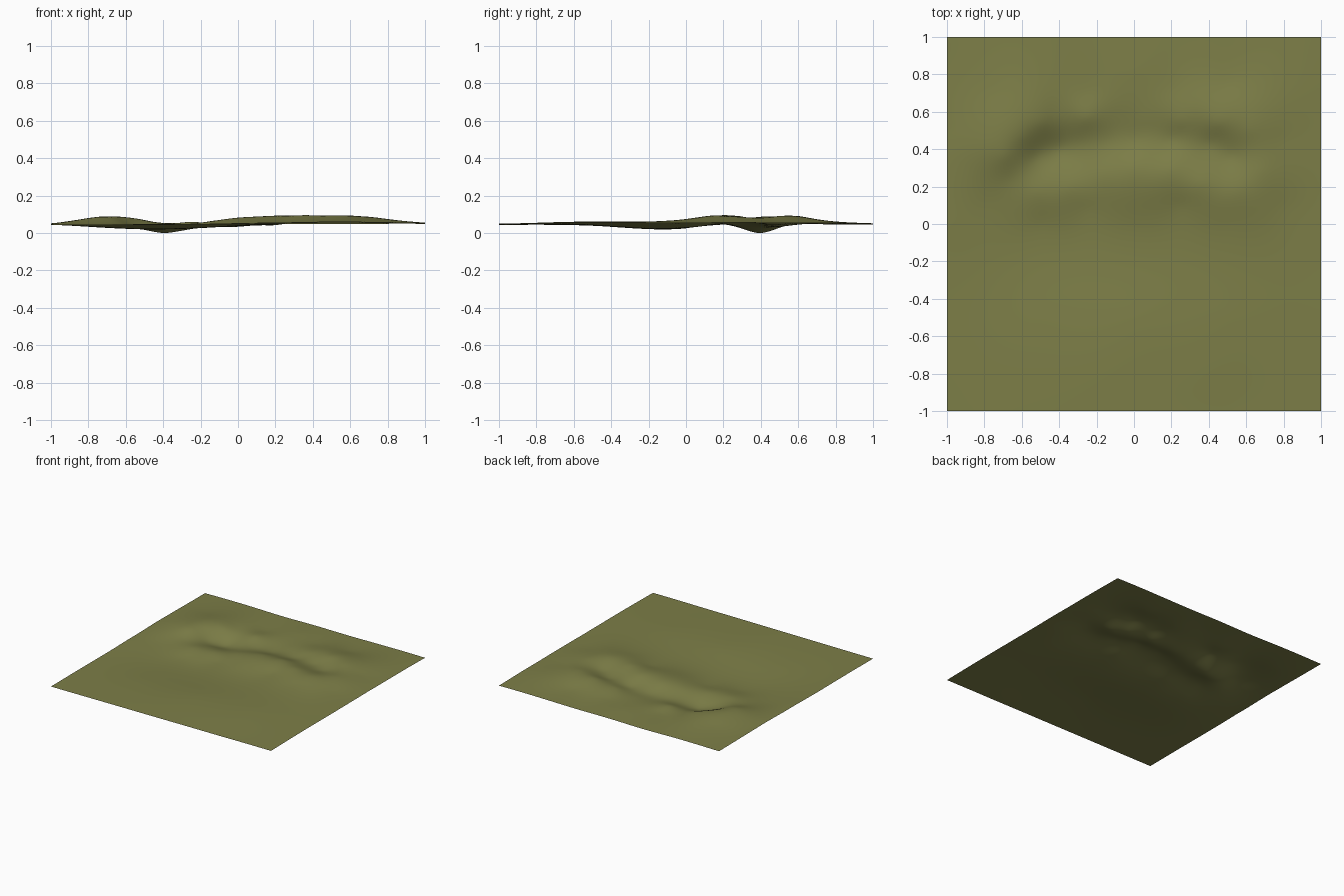
import bpy
import math

if "Cube" in bpy.data.objects:
    bpy.data.objects.remove(bpy.data.objects["Cube"])

# Terrain landmarks: (x, y, height)
plain = [(-.5, -.5, .040), (0, -.5, .052), (.5, -.5, .062),
         (-.5, 0, .026), (0, 0, .048), (.5, 0, .074),
         (-.8, .1, .040), (.8, .1, .067), (-.25, .08, .036), (.25, .1, .07)]
south_ridge = [(-.66, .24, .050), (-.52, .17, .050), (-.35, .19, .050),
               (-.16, .27, .060), (0, .31, .077), (.2, .3, .089),
               (.36, .22, .096), (.55, .18, .095), (.68, .28, .088)]
trench = [(-.4, .4, .0), (-.52, .36, .022), (-.42, .29, .028), (-.28, .43, .018),
          (-.14, .44, .031), (0, .45, .035), (.2, .45, .042), (.4, .43, .052),
          (.52, .36, .058)]
north_rim = [(-.9, .3, .058), (-.69, .36, .082), (-.6, .47, .079), (-.5, .54, .067),
             (-.8, .5, .079), (-.75, .7, .066), (-.42, .62, .055), (-.25, .57, .060),
             (-.25, .7, .049), (-.1, .58, .045), (.06, .56, .047), (.25, .55, .068),
             (.45, .54, .090), (.62, .5, .092), (.8, .45, .070), (.5, .75, .062),
             (.2, .72, .055), (0, .82, .055)]

# Border stays nearly level, a little higher to the right
border = []
for i in range(5):
    t = -1 + i * 0.5
    border += [(t, -1, .047 + .003 * t), (t, 1, .049 + .002 * t)]
    if 0 < i < 4:
        border += [(-1, t, .048 + .006 * t), (1, t, .055)]

pts = plain + south_ridge + trench + north_rim + border


def kernel(dx, dy):
    r2 = dx * dx + dy * dy
    return r2 * math.log(r2) if r2 > 1e-12 else 0.0


def solve(m):
    """Gaussian elimination on an augmented matrix."""
    n = len(m)
    for c in range(n):
        p = max(range(c, n), key=lambda r: abs(m[r][c]))
        m[c], m[p] = m[p], m[c]
        for r in range(c + 1, n):
            f = m[r][c] / m[c][c]
            if f:
                for k in range(c, n + 1):
                    m[r][k] -= f * m[c][k]
    out = [0.0] * n
    for r in range(n - 1, -1, -1):
        out[r] = (m[r][n] - sum(m[r][k] * out[k] for k in range(r + 1, n))) / m[r][r]
    return out


# Thin-plate surface through the landmarks
n = len(pts)
rows = [[kernel(a[0] - b[0], a[1] - b[1]) for b in pts] + [1, a[0], a[1], a[2]] for a in pts]
for i in range(n):
    rows[i][i] += 0.0005
rows.append([1.0] * n + [0, 0, 0, 0])
rows.append([p[0] for p in pts] + [0, 0, 0, 0])
rows.append([p[1] for p in pts] + [0, 0, 0, 0])
w = solve(rows)


def height(x, y):
    z = w[n] + w[n + 1] * x + w[n + 2] * y
    return z + sum(w[i] * kernel(x - pts[i][0], y - pts[i][1]) for i in range(n))


# Ground sheet
N = 100
verts = [(-1 + 2 * i / N, -1 + 2 * j / N) for j in range(N + 1) for i in range(N + 1)]
zs = [height(x, y) for x, y in verts]
low = min(zs)
verts = [(x, y, z - low) for (x, y), z in zip(verts, zs)]
faces = []
for j in range(N):
    for i in range(N):
        a = j * (N + 1) + i
        faces.append((a, a + 1, a + N + 2, a + N + 1))
mesh = bpy.data.meshes.new("terrain")
mesh.from_pydata(verts, [], faces)
mesh.update()
mesh.polygons.foreach_set("use_smooth", [True] * len(mesh.polygons))

olive = bpy.data.materials.new("olive ground")
olive.diffuse_color = (0.205, 0.21, 0.064, 1)
olive.use_nodes = True
olive.node_tree.nodes["Principled BSDF"].inputs["Base Color"].default_value = olive.diffuse_color
mesh.materials.append(olive)

terrain = bpy.data.objects.new("terrain", mesh)
bpy.context.collection.objects.link(terrain)
